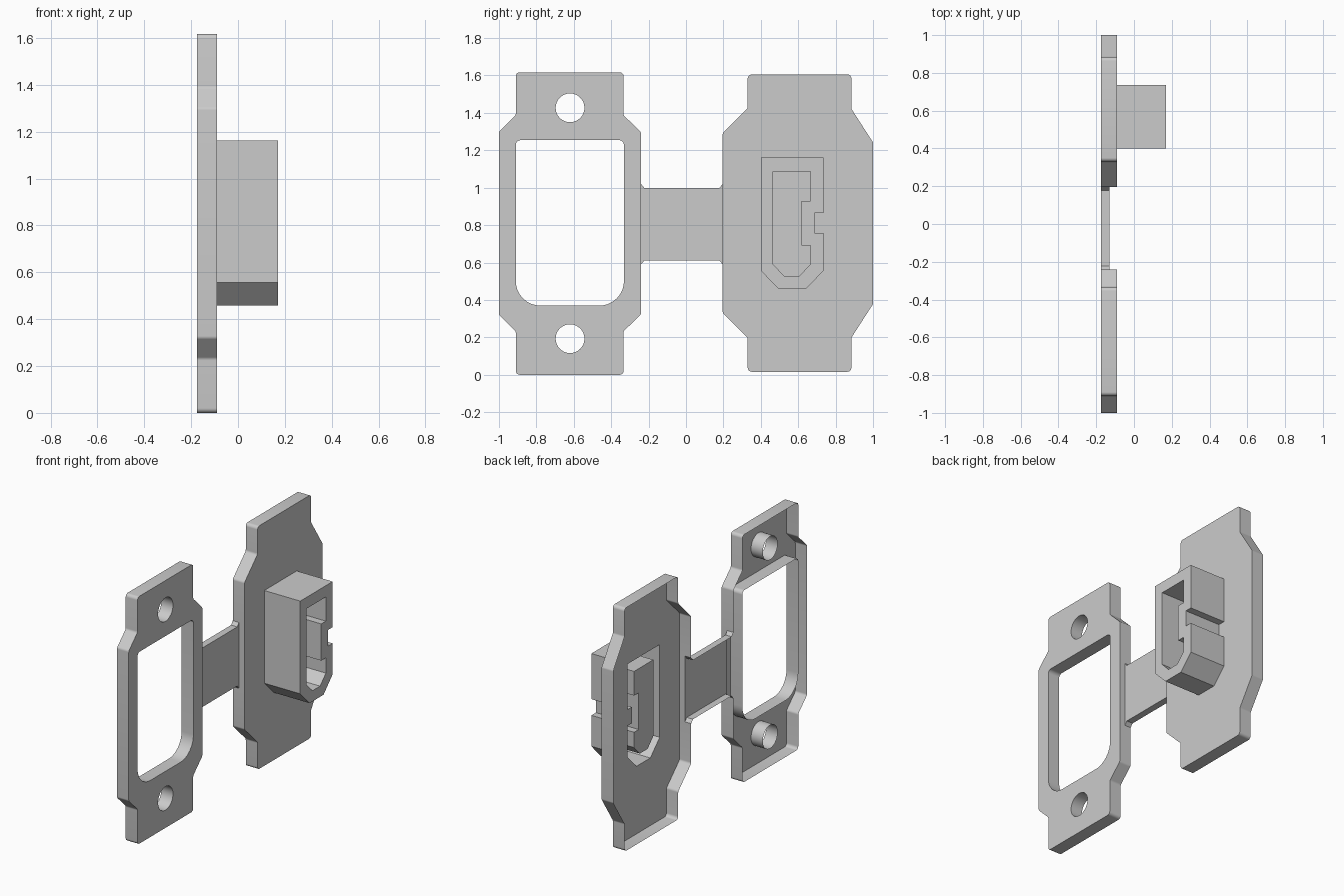
import bpy, bmesh, math
from mathutils import Vector

cube = bpy.data.objects.get("Cube")
if cube:
    bpy.data.objects.remove(cube, do_unlink=True)

FRONT, LINK, BACK, TIP = -0.09, -0.13, -0.175, 0.17
LINK_LOW, LINK_HIGH = 0.59, 1.02

grey = bpy.data.materials.new("plain grey")
grey.use_nodes = True
grey.diffuse_color = (0.6, 0.6, 0.6, 1)
grey.node_tree.nodes["Principled BSDF"].inputs["Base Color"].default_value = (0.6, 0.6, 0.6, 1)


def rounded(corners, radius=0.0, steps=4):
    """Outline from (y, z[, radius]) corners, each replaced by an arc."""
    out = []
    for i, c in enumerate(corners):
        r = c[2] if len(c) > 2 else radius
        p = Vector(c[:2])
        if r == 0:
            out.append(p)
            continue
        a = (Vector(corners[i - 1][:2]) - p).normalized()
        b = (Vector(corners[(i + 1) % len(corners)][:2]) - p).normalized()
        half = a.angle(b) / 2
        centre = p + (a + b).normalized() * (r / math.sin(half))
        start = p + a * (r / math.tan(half)) - centre
        end = p + b * (r / math.tan(half)) - centre
        for k in range(steps + 1):
            spoke = start.lerp(end, k / steps).normalized()
            out.append(centre + spoke * r)
    return out


def circle(y, z, r, n=32):
    return [Vector((y + r * math.cos(2 * math.pi * k / n),
                    z + r * math.sin(2 * math.pi * k / n))) for k in range(n)]


def at_link(p, q):
    return (abs(p.x - q.x) < 1e-4 and abs(p.x) < 0.3
            and all(LINK_LOW - 1e-4 <= v.y <= LINK_HIGH + 1e-4 for v in (p, q)))


def shell(name, outline, holes, front, back, closed_holes=False, wall_rule=None):
    """Front face with holes, plus thin walls running back; open behind.
    Holes are (outline, has_wall) pairs; outlines run anticlockwise."""
    bm = bmesh.new()
    rim_edges = []
    loops = [(outline, True)] + [(h[::-1], walled) for h, walled in holes]
    for number, (pts, walled) in enumerate(loops):
        ring = [bm.verts.new((front, p.x, p.y)) for p in pts]
        n = len(ring)
        rim_edges += [bm.edges.new((ring[i], ring[(i + 1) % n])) for i in range(n)]
        if not walled:
            continue
        rear = [bm.verts.new((back, p.x, p.y)) for p in pts]
        for i in range(n):
            j = (i + 1) % n
            b0, b1 = rear[i], rear[j]
            if wall_rule and number == 0 and wall_rule(pts[i], pts[j]):
                b0, b1 = (bm.verts.new((LINK, p.x, p.y)) for p in (pts[i], pts[j]))
            bm.faces.new((ring[i], b0, b1, ring[j]))
        if number and closed_holes:
            bm.faces.new(rear[::-1])
    filled = bmesh.ops.triangle_fill(bm, edges=rim_edges, use_beauty=True, normal=(1, 0, 0))
    for f in filled["geom"]:
        if isinstance(f, bmesh.types.BMFace):
            f.normal_update()
            if f.normal.x < 0:
                f.normal_flip()
    finish(name, bm)


def finish(name, bm):
    mesh = bpy.data.meshes.new(name)
    bm.to_mesh(mesh)
    bm.free()
    mesh.materials.append(grey)
    ob = bpy.data.objects.new(name, mesh)
    bpy.context.collection.objects.link(ob)
    bpy.ops.object.select_all(action="DESELECT")
    ob.select_set(True)
    bpy.context.view_layer.objects.active = ob
    bpy.ops.object.shade_smooth_by_angle(angle=math.radians(30))


# Open frame with a window and two screw holes
frame_outline = rounded([
    (-0.91, 0), (-0.334, 0), (-0.334, 0.232), (-0.24, 0.324),
    (-0.24, LINK_LOW, 0), (-0.24, LINK_HIGH, 0),
    (-0.24, 1.296), (-0.334, 1.388), (-0.334, 1.617), (-0.91, 1.617),
    (-0.91, 1.388), (-1, 1.3), (-1, 0.32), (-0.91, 0.232)], 0.02)
window = rounded([(-0.91, 0.37, 0.13), (-0.332, 0.37, 0.13),
                  (-0.332, 1.254), (-0.91, 1.254)], 0.025, 8)
screw_holes = [circle(-0.62, z, 0.077) for z in (0.193, 1.427)]
shell("screw_frame", frame_outline, [(h, True) for h in [window] + screw_holes],
      FRONT, BACK, wall_rule=at_link)

# Plug profiles
plug_outline = rounded([
    (0.4, 0.556), (0.497, 0.458), (0.641, 0.458), (0.735, 0.556),
    (0.735, 0.758), (0.688, 0.758), (0.688, 0.864), (0.735, 0.864),
    (0.735, 1.162), (0.4, 1.162)])
cavity = rounded([
    (0.466, 0.59), (0.525, 0.528), (0.605, 0.528), (0.665, 0.59),
    (0.665, 0.69), (0.617, 0.69), (0.617, 0.93), (0.665, 0.93),
    (0.665, 1.088), (0.466, 1.088)])

# Cover plate, open behind the plug
cover_outline = rounded([
    (0.33, 0.016), (0.884, 0.016), (0.884, 0.198), (1, 0.378),
    (1, 1.242), (0.884, 1.422), (0.884, 1.605), (0.33, 1.605),
    (0.33, 1.425), (0.196, 1.292),
    (0.196, LINK_HIGH, 0), (0.196, LINK_LOW, 0),
    (0.196, 0.33), (0.33, 0.198)], 0.02)
shell("cover_plate", cover_outline, [(plug_outline, False)], FRONT, BACK, wall_rule=at_link)
shell("plug", plug_outline, [(cavity, True)], TIP, FRONT, closed_holes=True)

# Thin link strip with flared ends
bm = bmesh.new()
low = [(-0.24, LINK_LOW), (-0.222, 0.612), (0.178, 0.612), (0.196, LINK_LOW)]
high = [(y, LINK_LOW + LINK_HIGH - z) for y, z in reversed(low)]
face_ring = [bm.verts.new((LINK, y, z)) for y, z in low + high]
rear_ring = [bm.verts.new((BACK, y, z)) for y, z in low + high]
bm.faces.new(face_ring)
for i in (0, 1, 2, 4, 5, 6):
    bm.faces.new((face_ring[i], rear_ring[i], rear_ring[i + 1], face_ring[i + 1]))
finish("link_strip", bm)
